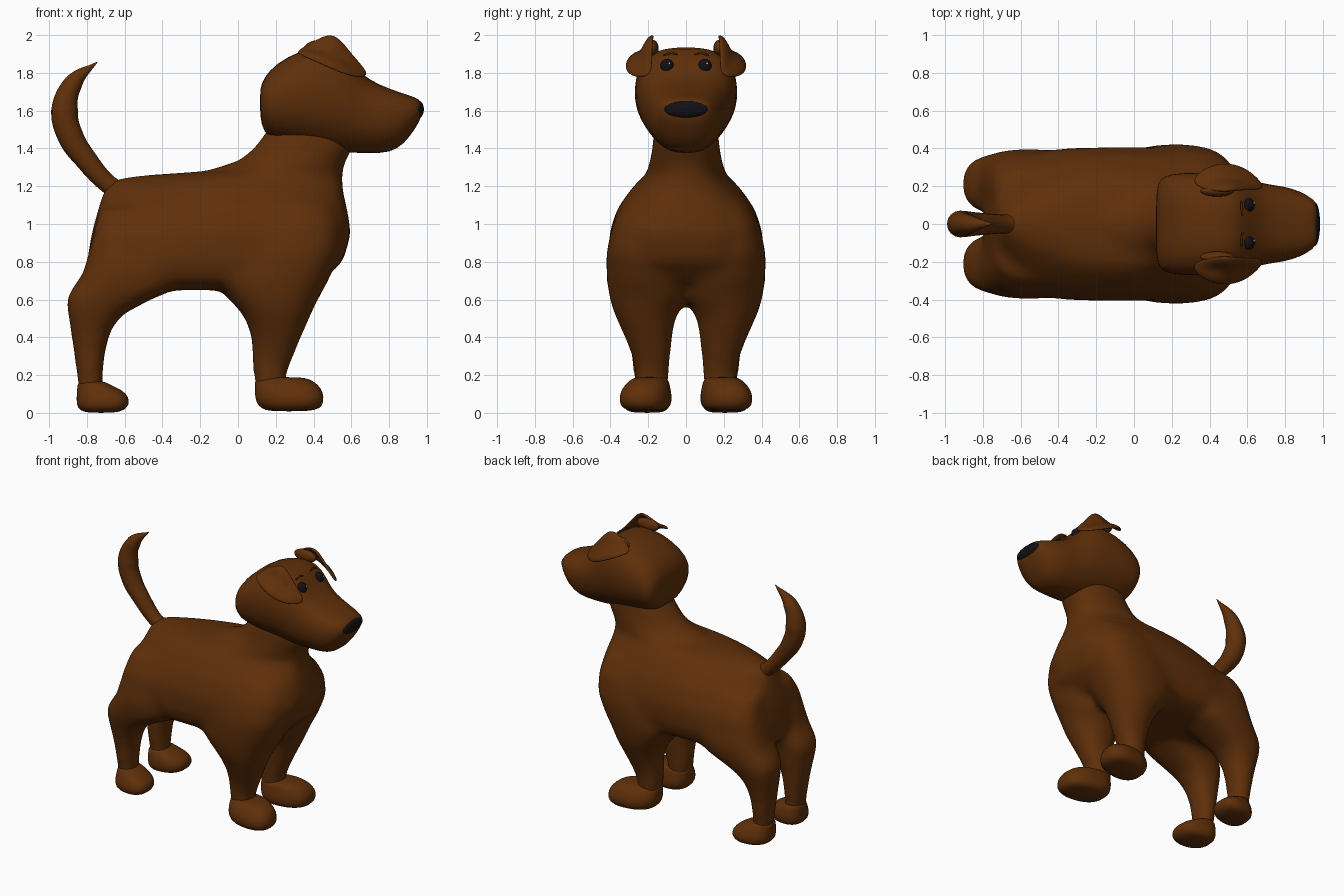
import bpy, bmesh, math
from mathutils import Vector


def material(name, rgb):
    m = bpy.data.materials.new(name)
    m.diffuse_color = (*rgb, 1)
    return m


BROWN = material("brown_fur", (0.115, 0.029, 0.003))
DARK = material("dark_nose", (0.006, 0.005, 0.007))
WHITE = material("eye_glint", (0.9, 0.9, 0.9))


def shell(bm, slices, axis="z", side=1, shear=0.0, seg=28):
    """Closed loft through superellipse slices (t, a0, a1, b0, b1, exponent[, taper])."""
    rings = []
    for t, a0, a1, b0, b1, n, *taper in slices:
        ring = []
        for i in range(seg):
            ang = 2 * math.pi * i / seg
            c, s = math.cos(ang), math.sin(ang)
            u = math.copysign(abs(c) ** (2 / n), c)
            v = math.copysign(abs(s) ** (2 / n), s)
            if u < 0 and taper:
                v *= 1 - taper[0] * abs(u) ** 1.5
            a = (a0 + a1) / 2 + u * (a1 - a0) / 2
            b = (b0 + b1) / 2 + v * (b1 - b0) / 2 + shear * u * (a1 - a0) / 2
            b *= side
            ring.append(bm.verts.new((a, b, t) if axis == "z" else (t, b, a)))
        rings.append(ring)
    for r, q in zip(rings, rings[1:]):
        for i in range(seg):
            j = (i + 1) % seg
            bm.faces.new((r[i], r[j], q[j], q[i]))
    bm.faces.new(rings[0][::-1])
    bm.faces.new(rings[-1])


def finish(name, bm, mat, subsurf=0):
    bmesh.ops.recalc_face_normals(bm, faces=bm.faces)
    for f in bm.faces:
        f.smooth = True
    me = bpy.data.meshes.new(name)
    bm.to_mesh(me)
    bm.free()
    me.materials.append(mat)
    ob = bpy.data.objects.new(name, me)
    bpy.context.collection.objects.link(ob)
    if subsurf:
        m = ob.modifiers.new("round", "SUBSURF")
        m.levels = m.render_levels = subsurf
    return ob


def ball(name, loc, size, mat):
    bm = bmesh.new()
    bmesh.ops.create_uvsphere(bm, u_segments=24, v_segments=16, radius=1)
    bmesh.ops.scale(bm, vec=size, verts=bm.verts)
    bmesh.ops.translate(bm, vec=loc, verts=bm.verts)
    return finish(name, bm, mat)


def tube(name, points, mat):
    """Tapered round curve through (x, y, z, radius) points."""
    cu = bpy.data.curves.new(name, "CURVE")
    cu.dimensions = "3D"
    cu.bevel_depth = 1.0
    cu.bevel_resolution = 6
    cu.use_fill_caps = True
    sp = cu.splines.new("BEZIER")
    sp.bezier_points.add(len(points) - 1)
    for p, (x, y, z, r) in zip(sp.bezier_points, points):
        p.co = (x, y, z)
        p.radius = r
        p.handle_left_type = p.handle_right_type = "AUTO"
    cu.materials.append(mat)
    ob = bpy.data.objects.new(name, cu)
    bpy.context.collection.objects.link(ob)
    return ob


# Torso with neck, and the four legs, fused into one skin
# rows: height, back x, front x, half width, exponent, narrowing toward the rump
torso = [(0.65, -0.66, 0.32, 0.27, 2.4, 0), (0.70, -0.79, 0.45, 0.37, 2.8, 0),
         (0.80, -0.80, 0.555, 0.405, 3.3, 0), (0.95, -0.775, 0.60, 0.407, 3.2, 0.08),
         (1.08, -0.74, 0.578, 0.365, 2.9, 0.2), (1.18, -0.71, 0.555, 0.295, 2.6, 0.38),
         (1.23, -0.68, 0.555, 0.25, 2.4, 0.55), (1.255, -0.55, 0.555, 0.225, 2.2, 0.65),
         (1.28, -0.18, 0.555, 0.21, 2.2, 0.5), (1.335, 0.0, 0.57, 0.193, 2.2, 0.3),
         (1.40, 0.085, 0.61, 0.178, 2.3, 0), (1.52, 0.17, 0.62, 0.17, 2.3, 0)]
front_leg = [(0.09, 0.10, 0.26, 0.10, 0.27, 2.2), (0.20, 0.08, 0.255, 0.088, 0.27, 2.2),
             (0.30, 0.075, 0.295, 0.082, 0.285, 2.2), (0.40, 0.07, 0.335, 0.072, 0.325, 2.2),
             (0.49, 0.04, 0.375, 0.058, 0.365, 2.2), (0.55, 0.0, 0.40, 0.03, 0.39, 2.3),
             (0.61, -0.06, 0.43, -0.03, 0.405, 2.4), (0.70, -0.12, 0.48, -0.03, 0.42, 2.5),
             (0.85, -0.05, 0.54, 0.0, 0.422, 2.5), (1.0, -0.05, 0.54, 0.03, 0.39, 2.4),
             (1.12, 0.0, 0.50, 0.03, 0.32, 2.3)]
hind_leg = [(0.08, -0.84, -0.71, 0.11, 0.27, 2.2), (0.20, -0.855, -0.715, 0.10, 0.28, 2.2),
            (0.33, -0.872, -0.70, 0.09, 0.295, 2.2), (0.44, -0.888, -0.67, 0.08, 0.32, 2.3),
            (0.52, -0.90, -0.61, 0.07, 0.345, 2.5), (0.60, -0.91, -0.46, 0.055, 0.37, 2.7),
            (0.65, -0.885, -0.34, 0.03, 0.385, 2.7), (0.74, -0.82, -0.28, 0.01, 0.40, 2.8),
            (0.95, -0.765, -0.30, 0.02, 0.37, 2.6), (1.08, -0.735, -0.32, 0.02, 0.29, 2.4)]
bm = bmesh.new()
shell(bm, [(z, a, b, -w, w, n, k) for z, a, b, w, n, k in torso], seg=48)
for side in (1, -1):
    shell(bm, front_leg, side=side)
    shell(bm, hind_leg, side=side)
body = finish("body_and_legs", bm, BROWN)
rm = body.modifiers.new("fuse", "REMESH")
rm.mode = "VOXEL"
rm.voxel_size = 0.02
rm.use_smooth_shade = True
sm = body.modifiers.new("relax", "SMOOTH")
sm.factor = 0.5
sm.iterations = 28

# Head and muzzle
head = [(0.115, 1.58, 1.71, 0.18), (0.135, 1.475, 1.775, 0.245), (0.20, 1.44, 1.85, 0.27),
        (0.33, 1.415, 1.922, 0.276), (0.47, 1.395, 1.945, 0.27), (0.56, 1.38, 1.915, 0.255),
        (0.63, 1.375, 1.82, 0.23), (0.70, 1.375, 1.76, 0.213), (0.80, 1.375, 1.717, 0.20),
        (0.88, 1.42, 1.69, 0.175), (0.945, 1.515, 1.668, 0.135), (0.972, 1.565, 1.65, 0.105)]
bm = bmesh.new()
shell(bm, [(x, a, b, -w, w, 2.8, 0.3) for x, a, b, w in head], axis="x")
finish("head", bm, BROWN, 1)

# Tail
tube("tail", [(-0.62, 0, 1.165, 0.05), (-0.70, 0, 1.222, 0.05), (-0.80, 0, 1.335, 0.058),
              (-0.885, 0, 1.46, 0.068), (-0.918, 0, 1.60, 0.071),
              (-0.872, 0, 1.745, 0.050), (-0.745, 0, 1.858, 0.002)], BROWN)

# Nose
ball("nose", (0.957, 0, 1.607), (0.027, 0.115, 0.046), DARK)

front_paw = [(0.008, 0.17, 0.37, 0.14, 0.28, 2.2), (0.022, 0.12, 0.44, 0.09, 0.335, 2.4),
             (0.06, 0.092, 0.455, 0.078, 0.352, 2.5), (0.11, 0.088, 0.452, 0.08, 0.345, 2.5),
             (0.15, 0.088, 0.425, 0.09, 0.32, 2.4), (0.178, 0.09, 0.385, 0.095, 0.29, 2.3),
             (0.19, 0.12, 0.33, 0.12, 0.26, 2.2)]
hind_paw = [(0.0, -0.79, -0.66, 0.14, 0.27, 2.2), (0.012, -0.84, -0.60, 0.10, 0.32, 2.4),
            (0.045, -0.855, -0.575, 0.085, 0.335, 2.5), (0.085, -0.855, -0.578, 0.085, 0.33, 2.5),
            (0.12, -0.853, -0.61, 0.09, 0.31, 2.4), (0.15, -0.85, -0.68, 0.10, 0.285, 2.3),
            (0.17, -0.84, -0.71, 0.115, 0.27, 2.2)]
ear = [(0.30, 0.21, 1.91), (0.39, 0.175, 1.96), (0.48, 0.17, 2.01), (0.54, 0.175, 1.98),
       (0.61, 0.18, 1.885), (0.70, 0.18, 1.79), (0.66, 0.24, 1.77), (0.56, 0.315, 1.79),
       (0.43, 0.32, 1.85), (0.33, 0.27, 1.895)]
for side, tag in ((1, "left"), (-1, "right")):
    # Paws, toes turned slightly out
    for name, rows in (("front_paw", front_paw), ("hind_paw", hind_paw)):
        bm = bmesh.new()
        shell(bm, rows, side=side, shear=0.12)
        finish(f"{name}_{tag}", bm, BROWN, 1)

    # Folded ear flap: rim, inner ring, bulged middle
    bm = bmesh.new()
    mid = Vector((0.50, 0.255, 1.905))
    flip = lambda p: (p[0], p[1] * side, p[2])
    rim = [bm.verts.new(flip(p)) for p in ear]
    inner = [bm.verts.new(flip(Vector(p).lerp(mid, 0.35) + Vector((0, 0.008, 0.008))))
             for p in ear]
    for i in range(len(ear)):
        j = (i + 1) % len(ear)
        bm.faces.new((rim[i], rim[j], inner[j], inner[i]))
    bm.faces.new(inner)
    flap = finish(f"ear_{tag}", bm, BROWN)
    so = flap.modifiers.new("thickness", "SOLIDIFY")
    so.thickness = 0.02
    so.offset = 0
    ss = flap.modifiers.new("round", "SUBSURF")
    ss.levels = ss.render_levels = 2
    # Ear root joining the fold to the skull
    ball(f"ear_root_{tag}", (0.44, 0.175 * side, 1.93), (0.09, 0.03, 0.045), BROWN)

    # Eye with glint, and brow
    ball(f"eye_{tag}", (0.603, 0.10 * side, 1.834), (0.036, 0.036, 0.04), DARK)
    ball(f"eye_glint_{tag}", (0.635, 0.10 * side + 0.012, 1.85), (0.006, 0.006, 0.006), WHITE)
    tube(f"brow_{tag}", [(0.574, 0.045 * side, 1.898, 0.004), (0.570, 0.08 * side, 1.905, 0.006),
                         (0.568, 0.12 * side, 1.893, 0.004)], BROWN)
